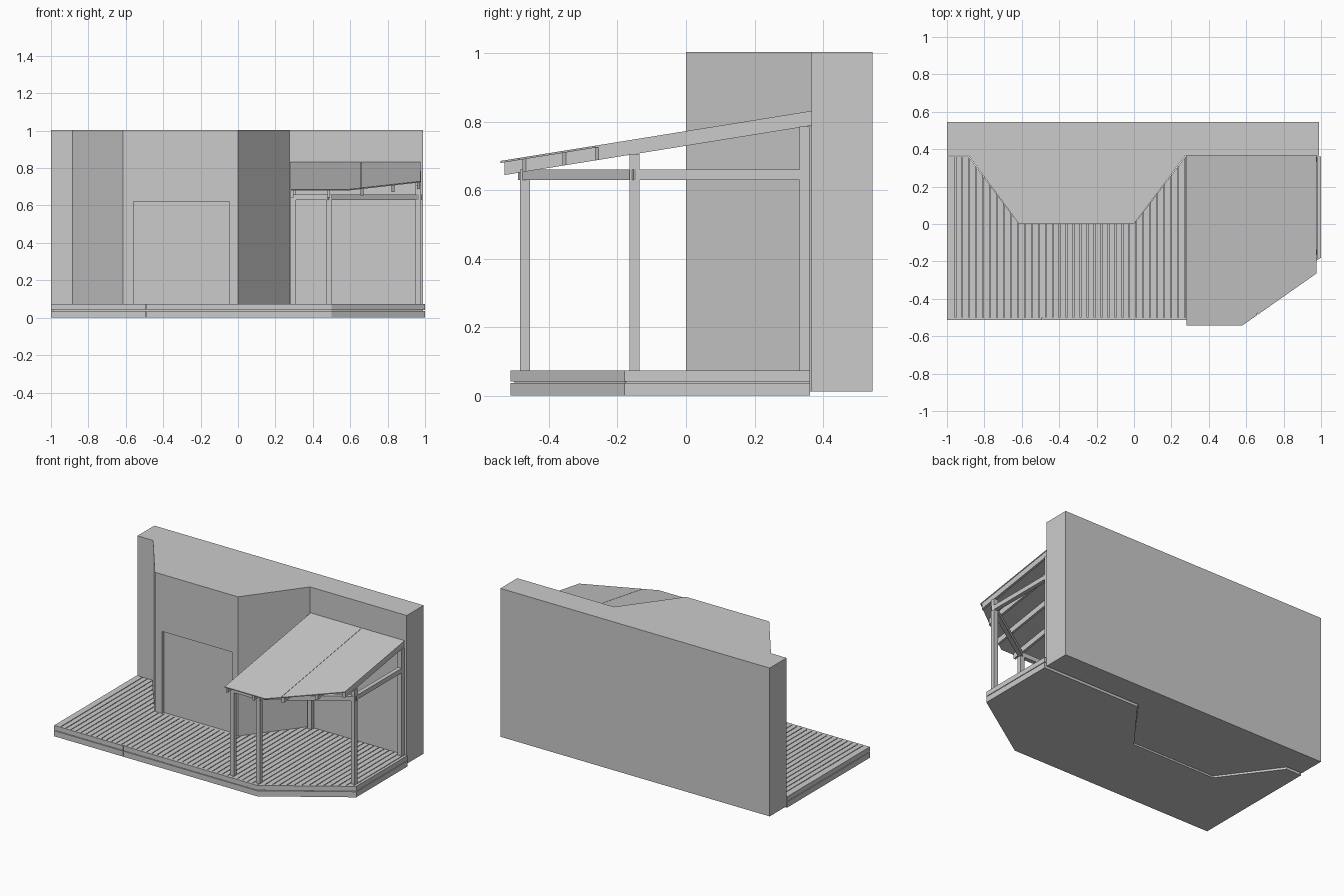
import bpy
import bmesh
from mathutils import Vector

old = bpy.data.objects.get("Cube")
if old:
    bpy.data.objects.remove(old, do_unlink=True)

grey = bpy.data.materials.new("plain grey")
grey.use_nodes = True
grey.diffuse_color = (0.6, 0.6, 0.6, 1)
grey.node_tree.nodes["Principled BSDF"].inputs["Base Color"].default_value = grey.diffuse_color


def prisms(name, plans, low, high):
    """Raise plan outlines; low and high are heights or functions of y."""
    bm = bmesh.new()
    bottom = low if callable(low) else lambda y: low
    top = high if callable(high) else lambda y: high
    for plan in plans:
        under = [bm.verts.new((x, y, bottom(y))) for x, y in plan]
        over = [bm.verts.new((x, y, top(y))) for x, y in plan]
        bm.faces.new(under[::-1])
        bm.faces.new(over)
        for i in range(len(plan)):
            j = (i + 1) % len(plan)
            bm.faces.new((under[i], under[j], over[j], over[i]))
    bmesh.ops.recalc_face_normals(bm, faces=bm.faces)
    mesh = bpy.data.meshes.new(name)
    bm.to_mesh(mesh)
    bm.free()
    mesh.materials.append(grey)
    obj = bpy.data.objects.new(name, mesh)
    bpy.context.collection.objects.link(obj)
    return obj


def rect(x0, x1, y0, y1):
    return [(x0, y0), (x1, y0), (x1, y1), (x0, y1)]


def bar(start, end, width):
    """Plan of a straight bar along a centre line."""
    a, b = Vector(start), Vector(end)
    d = (b - a).normalized() * width / 2
    n = Vector((-d.y, d.x))
    return [tuple(p) for p in (a - n, b - n, b + n, a + n)]


def lerp_path(points, x):
    """Height of a broken line at x."""
    for (x0, y0), (x1, y1) in zip(points, points[1:]):
        if x <= x1:
            return y0 + (y1 - y0) * (x - x0) / (x1 - x0)
    return points[-1][1]


# House wall with its projecting bay and shallow doorway
wall_line = [(-1, 0.367), (-0.885, 0.367), (-0.615, 0), (0, 0), (0.275, 0.367), (0.99, 0.367)]
wall = prisms("house_wall", [wall_line + [(0.99, 0.545), (-1, 0.545)]], 0.012, 1.003)
cutter = prisms("doorway_cutter", [rect(-0.56, -0.045, -0.05, 0.02)], 0.073, 0.622)
cutter.hide_render = True
cutter.hide_viewport = True
cut = wall.modifiers.new("doorway", 'BOOLEAN')
cut.operation = 'DIFFERENCE'
cut.solver = 'EXACT'
cut.object = cutter

# Deck: solid frame, boards running front to back
deck_top = 0.073
front_line = [(-0.99, -0.5), (0.497, -0.5), (0.99, -0.175)]
back_line = [(x, min(y, 0.36)) for x, y in wall_line]
frame = front_line + [(0.99, 0.36)] + back_line[-2:0:-1] + [(-0.99, 0.36)]
prisms("deck_frame", [frame], 0, 0.055)

boards = []
pitch, gap = 0.0372, 0.005
x = -0.99
while x < 0.985:
    x1 = min(x + pitch - gap, 0.99)
    bends = [p[0] for p in front_line + wall_line if x < p[0] < x1]
    xs = [x] + sorted(bends) + [x1]
    boards.append([(u, lerp_path(front_line, u)) for u in xs]
                  + [(u, lerp_path(back_line, u)) for u in reversed(xs)])
    x += pitch
prisms("deck_boards", boards, 0.055, deck_top)

# Two rows of edging boards round the deck
edging = [rect(-1, -0.491, -0.512, -0.5), rect(-0.488, 0.5, -0.512, -0.5),
          [(0.5, -0.512), (1, -0.18), (0.99, -0.175), (0.497, -0.5)],
          rect(0.99, 1, -0.18, 0.362), rect(-1, -0.99, -0.5, 0.362)]
prisms("lower_edging", edging, 0, 0.037)
prisms("upper_edging", edging, 0.041, deck_top)

# Sloping roof in two sheets
eave = [(0.28, -0.542), (0.58, -0.542), (0.975, -0.265)]


def slope(drop):
    return lambda y: 0.685 + (y + 0.542) * 0.161 - drop


prisms("roof_sheets", [
    [eave[0], eave[1], (0.658, lerp_path(eave, 0.658)), (0.658, 0.366), (0.28, 0.366)],
    [(0.66, lerp_path(eave, 0.66)), eave[2], (0.975, 0.366), (0.66, 0.366)],
], slope(0.006), slope(0))

# Rafters, cut along the eave
rafters = []
for x0 in (0.282, 0.478, 0.655, 0.822, 0.957):
    x1 = x0 + 0.015
    rafters.append([(x0, lerp_path(eave, x0) + 0.012), (x1, lerp_path(eave, x1) + 0.012),
                    (x1, 0.366), (x0, 0.366)])
prisms("rafters", rafters, slope(0.043), slope(0.006))

# Posts
thick = 0.029
corners = {"front_right": (0.295, -0.47, 0.63), "front_middle": (0.487, -0.47, 0.63),
           "front_left": (0.963, -0.15, 0.706), "back_left": (0.963, 0.346, 0.785),
           "back_right": (0.295, 0.346, 0.785)}
for side, (px, py, top) in corners.items():
    prisms(side + "_post", [bar((px - thick / 2, py), (px + thick / 2, py), thick)],
           deck_top, top)

# Beams joining the posts
points = {side: Vector(c[:2]) for side, c in corners.items()}
order = list(points) + ["front_right"]
for a, b in zip(order, order[1:]):
    if (a, b) != ("back_left", "back_right"):
        reach = (points[b] - points[a]).normalized() * thick / 2
        prisms("beam_" + a, [bar(points[a] - reach, points[b] + reach, thick * 0.97)],
               0.63, 0.66)
